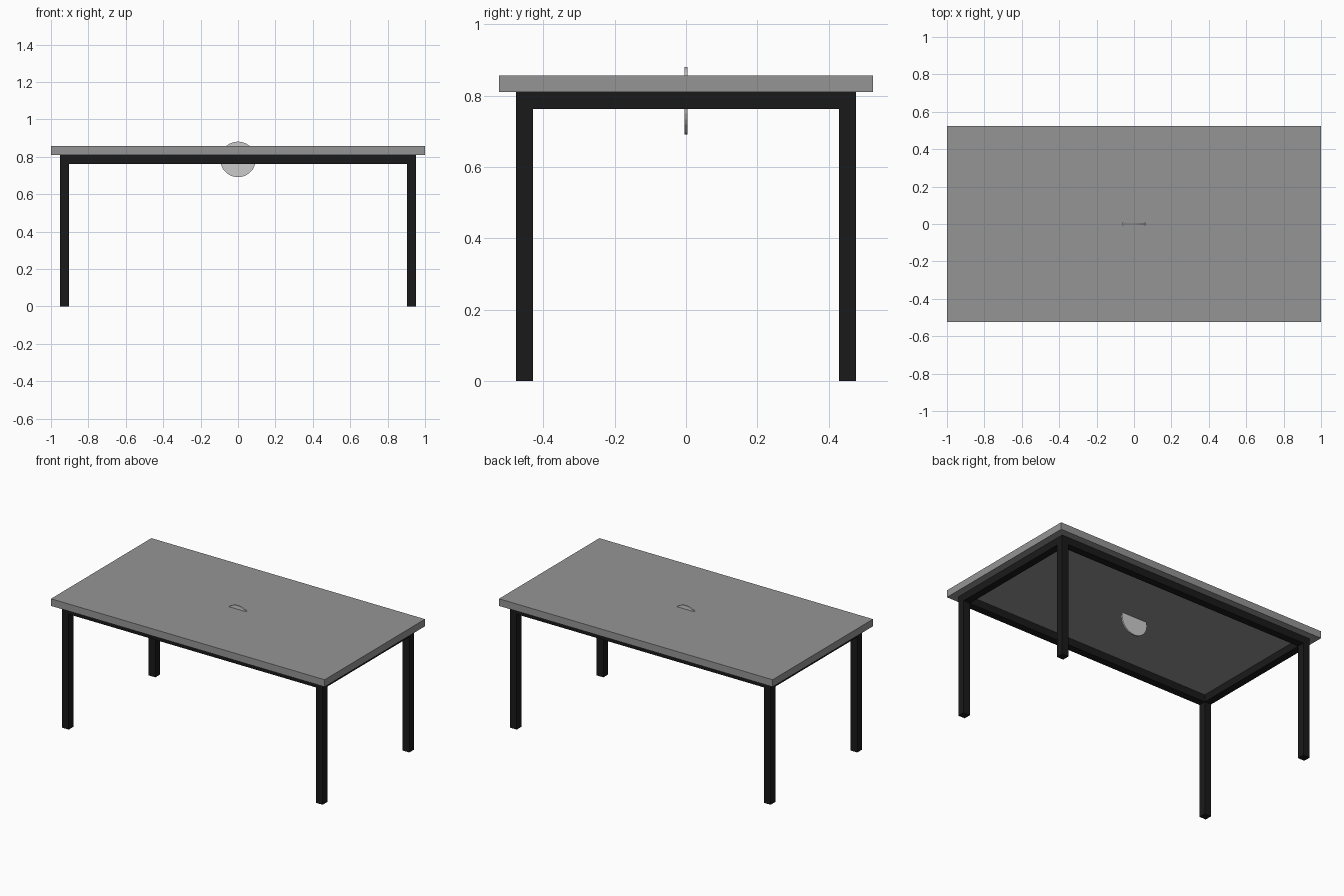
import bpy, math

if "Cube" in bpy.data.objects:
    bpy.data.objects.remove(bpy.data.objects["Cube"])

HALF_Y = 0.524
LEG = 0.048          # square tube width
LX, LY = 0.952, 0.476  # outer faces of the frame
Z_FRAME, Z_TOP = 0.81, 0.857


def material(name, value):
    mat = bpy.data.materials.new(name)
    mat.diffuse_color = (value, value, value, 1)
    mat.use_nodes = True
    mat.node_tree.nodes["Principled BSDF"].inputs["Base Color"].default_value = mat.diffuse_color
    return mat


def box(name, lo, hi, mat):
    bpy.ops.mesh.primitive_cube_add(size=1, location=[(a + b) / 2 for a, b in zip(lo, hi)])
    ob = bpy.context.object
    ob.name = name
    ob.scale = [b - a for a, b in zip(lo, hi)]
    bpy.ops.object.transform_apply(location=False, rotation=False, scale=True)
    ob.data.materials.append(mat)
    return ob


grey = material("dark_grey", 0.3)
black = material("black", 0.01)

# Table top
box("table_top", (-1, -HALF_Y, Z_FRAME), (1, HALF_Y, Z_TOP), grey)

# Four legs at the frame corners
for sx, side in ((-1, "left"), (1, "right")):
    for sy, end in ((-1, "front"), (1, "back")):
        cx, cy = sx * (LX - LEG / 2), sy * (LY - LEG / 2)
        box(f"{end}_{side}_leg", (cx - LEG / 2, cy - LEG / 2, 0),
            (cx + LEG / 2, cy + LEG / 2, Z_FRAME), black)

# Rails between the legs
zb = Z_FRAME - LEG
for s, end, side in ((-1, "front", "left"), (1, "back", "right")):
    cy, cx = s * (LY - LEG / 2), s * (LX - LEG / 2)
    box(f"{end}_rail", (-LX + LEG, cy - LEG / 2, zb), (LX - LEG, cy + LEG / 2, Z_FRAME), black)
    box(f"{side}_rail", (cx - LEG / 2, -LY + LEG, zb), (cx + LEG / 2, LY - LEG, Z_FRAME), black)

# Upright disc passing through the top
bpy.ops.mesh.primitive_cylinder_add(vertices=32, radius=0.095, depth=0.0095,
                                    location=(0, 0, 0.786), rotation=(math.pi / 2, 0, 0))
bpy.context.object.name = "centre_disc"
